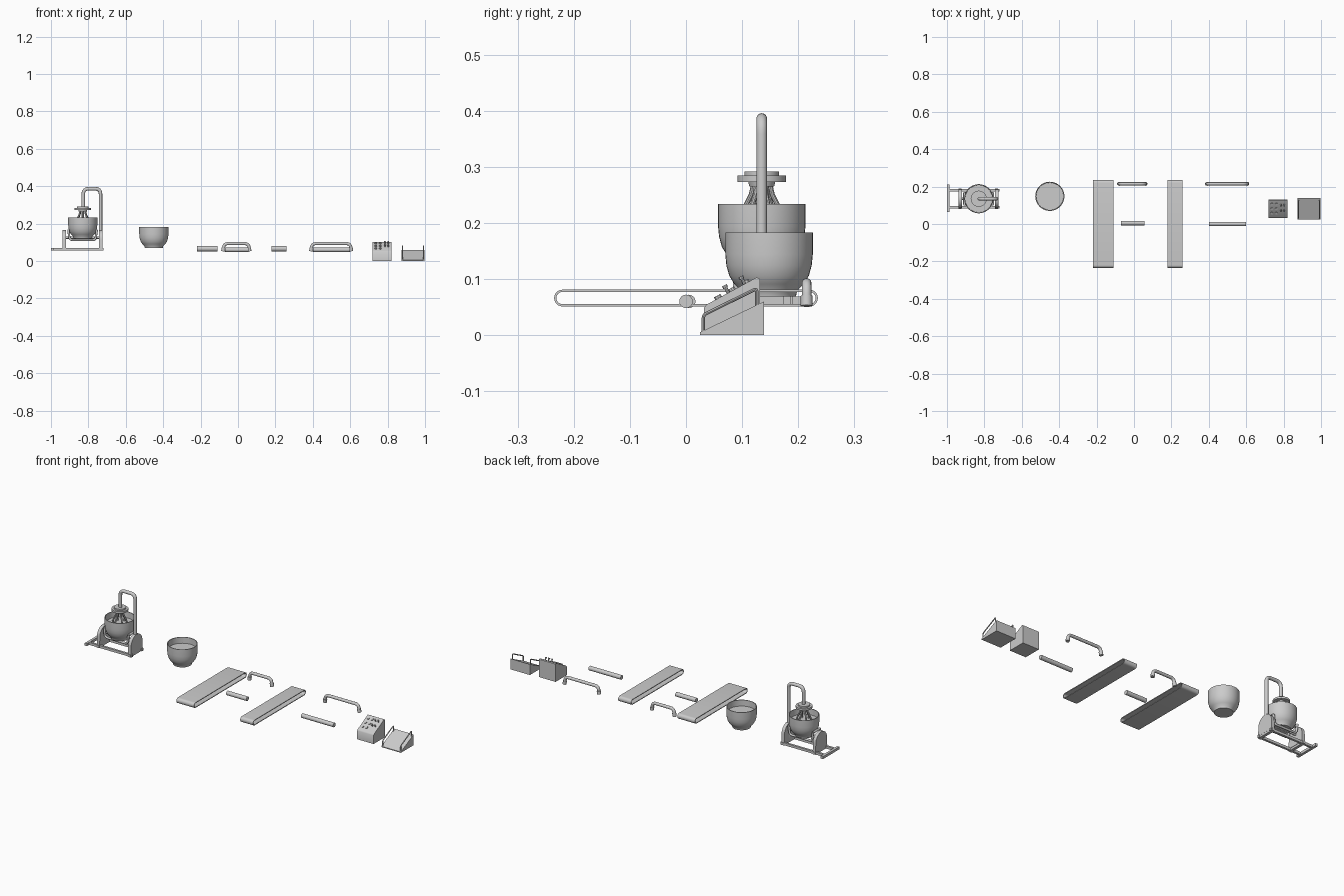
import bpy, bmesh, math
from mathutils import Vector

if "Cube" in bpy.data.objects:
    bpy.data.objects.remove(bpy.data.objects["Cube"])


def finish(name, bm, smooth=True):
    bmesh.ops.recalc_face_normals(bm, faces=bm.faces)
    me = bpy.data.meshes.new(name)
    bm.to_mesh(me)
    bm.free()
    ob = bpy.data.objects.new(name, me)
    bpy.context.collection.objects.link(ob)
    if smooth:
        shade(ob)
    return ob


def shade(ob):
    bpy.ops.object.select_all(action='DESELECT')
    bpy.context.view_layer.objects.active = ob
    ob.select_set(True)
    bpy.ops.object.shade_smooth_by_angle(angle=math.radians(35))


def box(name, x0, x1, y0, y1, z0, z1):
    bm = bmesh.new()
    bmesh.ops.create_cube(bm, size=1)
    for v in bm.verts:
        v.co = ((x0 + x1) / 2 + v.co.x * (x1 - x0),
                (y0 + y1) / 2 + v.co.y * (y1 - y0),
                (z0 + z1) / 2 + v.co.z * (z1 - z0))
    return finish(name, bm, False)


def lathe(name, profile, x, y, steps=40):
    """Spin (radius, z) points around a vertical axis."""
    bm = bmesh.new()
    vs = [bm.verts.new((r, 0, z)) for r, z in profile]
    es = [bm.edges.new(p) for p in zip(vs, vs[1:])]
    bmesh.ops.spin(bm, geom=vs + es, cent=(0, 0, 0), axis=(0, 0, 1),
                   angle=2 * math.pi, steps=steps)
    bmesh.ops.remove_doubles(bm, verts=bm.verts, dist=1e-5)
    bmesh.ops.translate(bm, verts=bm.verts, vec=(x, y, 0))
    return finish(name, bm)


def extrude_yz(name, pts, x0, x1):
    """Prism with a (y, z) side profile."""
    bm = bmesh.new()
    f = bm.faces.new([bm.verts.new((x0, y, z)) for y, z in pts])
    g = bmesh.ops.extrude_face_region(bm, geom=[f])['geom']
    bmesh.ops.translate(bm, vec=(x1 - x0, 0, 0),
                        verts=[v for v in g if isinstance(v, bmesh.types.BMVert)])
    return finish(name, bm)


def tube(name, pts, radius, bend=0.0, res=4):
    """Round bar along a path with filleted corners."""
    pts = [Vector(p) for p in pts]
    path = [pts[0]]
    for a, b, c in zip(pts, pts[1:], pts[2:]):
        if bend:
            p, q = b + (a - b).normalized() * bend, b + (c - b).normalized() * bend
            for i in range(7):
                t = i / 6
                path.append(p * (1 - t) ** 2 + b * 2 * t * (1 - t) + q * t * t)
        else:
            path.append(b)
    path.append(pts[-1])
    cu = bpy.data.curves.new(name, 'CURVE')
    cu.dimensions = '3D'
    cu.bevel_depth, cu.bevel_resolution, cu.use_fill_caps = radius, res, True
    sp = cu.splines.new('POLY')
    sp.points.add(len(path) - 1)
    for s, p in zip(sp.points, path):
        s.co = (*p, 1)
    ob = bpy.data.objects.new(name, cu)
    bpy.context.collection.objects.link(ob)
    bpy.ops.object.select_all(action='DESELECT')
    bpy.context.view_layer.objects.active = ob
    ob.select_set(True)
    bpy.ops.object.convert(target='MESH')
    shade(bpy.context.object)


# bowls with contents
def bowl(name, x, y, base):
    outer = [(0, 0), (.048, 0), (.05, .01), (.062, .022), (.071, .037),
             (.076, .055), (.078, .075), (.078, .114)]
    inner = [(.074, .114), (.073, .08), (0, .08)]
    lathe(name, [(r, z + base) for r, z in outer + inner], x, y)


MX, MY = -.83, .135
bowl("mixer_bowl", MX, MY, .12)
bowl("loose_bowl", -.45, .148, .069)

# mixer base frame
for y in (MY - .045, MY + .045):
    box("base_rail", -.995, -.72, y - .006, y + .006, .055, .069)
box("base_end_bar", -1, -.986, .064, .21, .055, .069)
for x in (-.93, -.734):
    box("base_cross_bar", x - .008, x + .008, .08, .19, .055, .069)

# rounded side plates
plate = [(MY - .052, .066), (MY + .052, .066)]
plate += [(MY + .05 * math.cos(a), .115 + .05 * math.sin(a))
          for a in [math.pi * i / 16 for i in range(17)]]
for x in (-.929, -.734):
    extrude_yz("side_plate", plate, x - .009, x + .009)

# cradle under the bowl
for y in (MY - .03, MY + .03):
    tube("cradle", [(-.907, y, .165), (-.9, y, .113), (-.762, y, .113), (-.755, y, .165)],
         .006, .015)
tube("cradle_axle", [(-.93, MY, .125), (-.733, MY, .125)], .006)
for x in (-.907, -.755):
    tube("cradle_side", [(x, MY - .03, .163), (x, MY + .03, .163)], .006)

# mixer arm, head and beaters
tube("mixer_arm", [(-.735, MY, .08), (-.735, MY, .386), (MX + .003, MY, .386),
                   (MX + .003, MY, .285)], .0095, .028, 6)
lathe("mixer_head", [(0, .292), (.031, .292), (.031, .284), (.043, .284), (.043, .273),
                     (.024, .273), (.022, .265), (0, .265)], MX, MY)
for i in range(6):
    a = math.pi * i / 3 + .4
    tube("beater", [(MX + r * math.cos(a), MY + r * math.sin(a), z) for r, z in
                    [(.015, .268), (.019, .25), (.029, .23), (.036, .212), (.034, .2)]],
         .0045, 0, 3)


# hollow conveyor belts
def loop(off):
    r, out = .015 - off, []
    for cy, start in ((.22, -90), (-.22, 90)):
        for i in range(13):
            a = math.radians(start + 15 * i)
            out.append((cy + r * math.cos(a), .066 + r * math.sin(a)))
    return out


for x0, x1 in ((-.22, -.11), (.178, .258)):
    bm = bmesh.new()
    rings = [[bm.verts.new((x, y, z)) for y, z in loop(o)]
             for x, o in ((x0, 0), (x1, 0), (x1, .004), (x0, .004))]
    n = len(rings[0])
    for k in range(4):
        a, b = rings[k], rings[(k + 1) % 4]
        for i in range(n):
            bm.faces.new((a[i], a[(i + 1) % n], b[(i + 1) % n], b[i]))
    finish("conveyor_belt", bm)

# loose rollers and handles
for x0, x1, y, hx0, hx1 in ((-.07, .056, .005, -.08, .062), (.4, .6, 0, .39, .606)):
    tube("roller", [(x0, y, .06), (x1, y, .06)], .012, 0, 6)
    tube("handle", [(hx0, .215, .055), (hx0 + .006, .215, .093),
                    (hx1 - .006, .215, .093), (hx1, .215, .055)], .0085, .02, 5)
    for x in (hx0, hx1):
        tube("handle_cuff", [(x, .215, .052), (x + (.003 if x == hx0 else -.003), .215, .07)],
             .0105, 0, 5)

# button console
extrude_yz("control_box", [(.032, 0), (.132, 0), (.132, .1), (.126, .103), (.036, .054),
                           (.032, .048)], .72, .822)
slope = Vector((0, .09, .049)).normalized()
normal = Vector((0, -slope.z, slope.y))
origin = Vector((0, .036, .054))
for row in range(3):
    for col in range(2):
        p = origin + slope * (.025 + row * .028) + Vector((.737 + col * .024, 0, 0))
        tube("button", [p - normal * .002, p + normal * .005], .007, 0, 3)
for x, d in ((.785, .045), (.803, .045), (.785, .078), (.803, .078)):
    p = origin + slope * d + Vector((x, 0, 0))
    tube("lever", [p, p + normal * .012], .003, 0, 2)
    tube("lever_knob", [p + normal * .01, p + normal * .015], .005, 0, 3)

# ramp console with side rails
extrude_yz("ramp_box", [(.025, 0), (.139, 0), (.139, .06), (.025, .005)], .875, .997)
for x in (.88, .992):
    tube("ramp_rail", [(x, .031, .004), (x, .031, .036), (x, .126, .083), (x, .126, .05)],
         .003, .006, 2)
